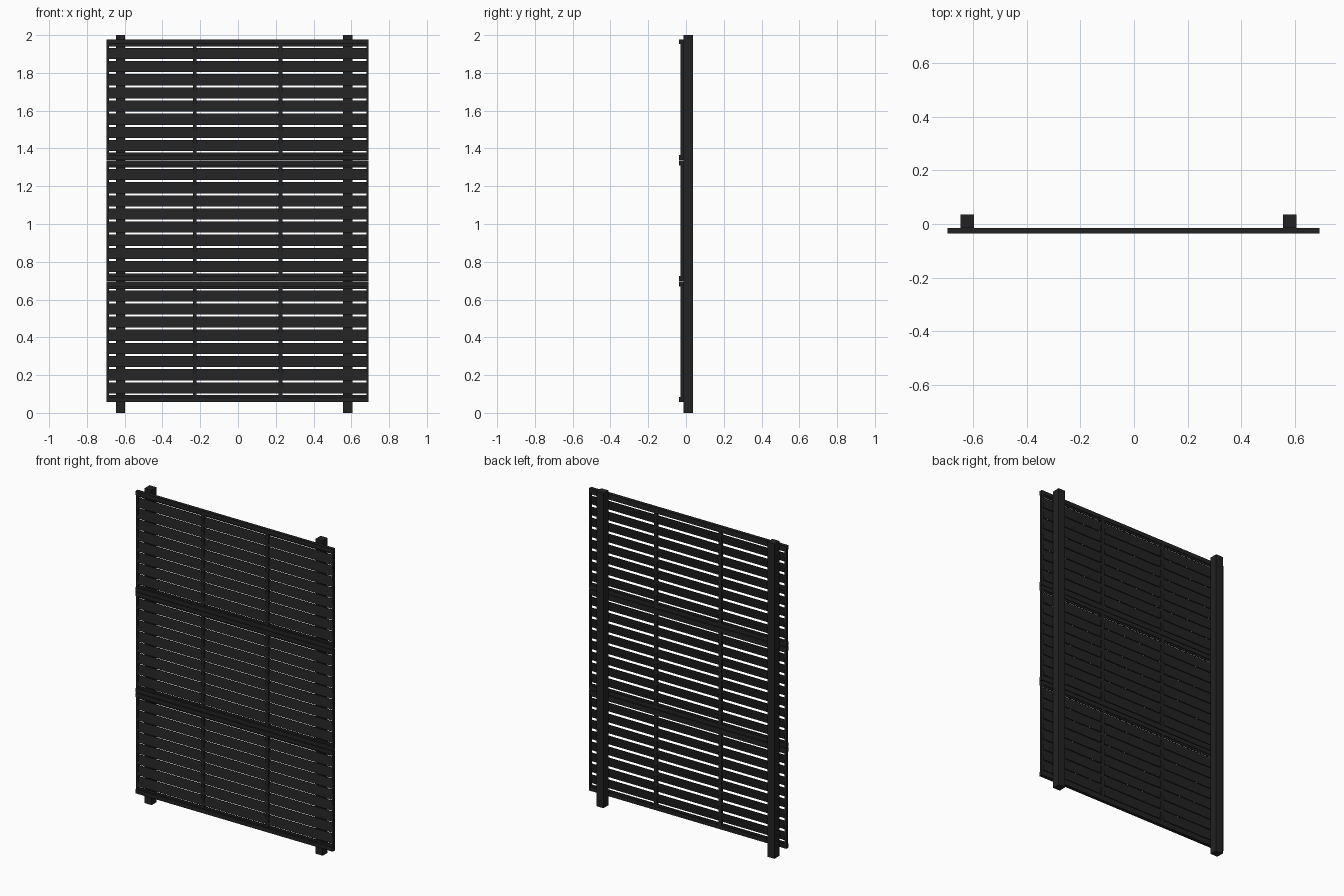
import bpy
import math

cube = bpy.data.objects.get("Cube")
if cube:
    bpy.data.objects.remove(cube, do_unlink=True)


def make_material(name, rgb):
    mat = bpy.data.materials.new(name)
    mat.use_nodes = True
    mat.diffuse_color = (*rgb, 1)
    bsdf = next(n for n in mat.node_tree.nodes if n.type == "BSDF_PRINCIPLED")
    bsdf.inputs["Base Color"].default_value = (*rgb, 1)
    return mat


charcoal = make_material("charcoal", (0.016, 0.016, 0.016))


def box(name, x, y, z):
    """Box from (min, max) pairs on each axis."""
    corners = [(a, b, c) for a in x for b in y for c in z]
    faces = [(0, 1, 3, 2), (4, 6, 7, 5), (0, 4, 5, 1),
             (2, 3, 7, 6), (0, 2, 6, 4), (1, 5, 7, 3)]
    mesh = bpy.data.meshes.new(name)
    mesh.from_pydata(corners, [], faces)
    mesh.materials.append(charcoal)
    obj = bpy.data.objects.new(name, mesh)
    bpy.context.collection.objects.link(obj)
    return obj


LEFT, RIGHT = -0.695, 0.692
FRONT, BACK = -0.030, -0.014
RAIL_FRONT = -0.036
PANEL_H = 0.638
PITCH = 0.0696
GAP = 0.0106
GAPS = 9


def slat(name, z0, z1):
    """Thin louvre board, upper edge leaning to the back."""
    obj = box(name, (LEFT + 0.002, RIGHT - 0.002), (-0.002, 0.002), (z0, z1))
    lean = 0.005
    mid = (z0 + z1) / 2
    for v in obj.data.vertices:
        v.co.y += (FRONT + BACK) / 2 + math.copysign(lean, v.co.z - mid)


def panel(name, z0):
    z1 = z0 + PANEL_H
    centre = (z0 + z1) / 2
    # top and bottom rails with the flat strip beside each
    box(name + "_bottom_rail", (LEFT, RIGHT), (RAIL_FRONT, BACK), (z0, z0 + 0.026))
    box(name + "_top_rail", (LEFT, RIGHT), (RAIL_FRONT, BACK), (z1 - 0.026, z1))
    box(name + "_bottom_strip", (LEFT, RIGHT), (-0.024, -0.018), (z0 + 0.026, z0 + 0.038))
    box(name + "_top_strip", (LEFT, RIGHT), (-0.024, -0.018), (z1 - 0.038, z1 - 0.026))
    # upright side and inner bars
    for label, a, b in (("right_side", LEFT, LEFT + 0.012),
                        ("right_inner", -0.239, -0.219),
                        ("left_inner", 0.215, 0.235),
                        ("left_side", RIGHT - 0.012, RIGHT)):
        box(f"{name}_{label}_bar", (a, b), (FRONT, BACK), (z0 + 0.026, z1 - 0.026))
    # louvre slats
    for i in range(GAPS - 1):
        mid = centre + (i - (GAPS - 2) / 2) * PITCH
        slat(f"{name}_slat_{i + 1}", mid - (PITCH - GAP) / 2, mid + (PITCH - GAP) / 2)


# three stacked panels
for name, base in (("lower_panel", 0.057), ("middle_panel", 0.699), ("upper_panel", 1.340)):
    panel(name, base)

# posts behind the panels
for name, x in (("right_post", -0.622), ("left_post", 0.580)):
    box(name, (x - 0.025, x + 0.025), (BACK, 0.036), (0, 2))
